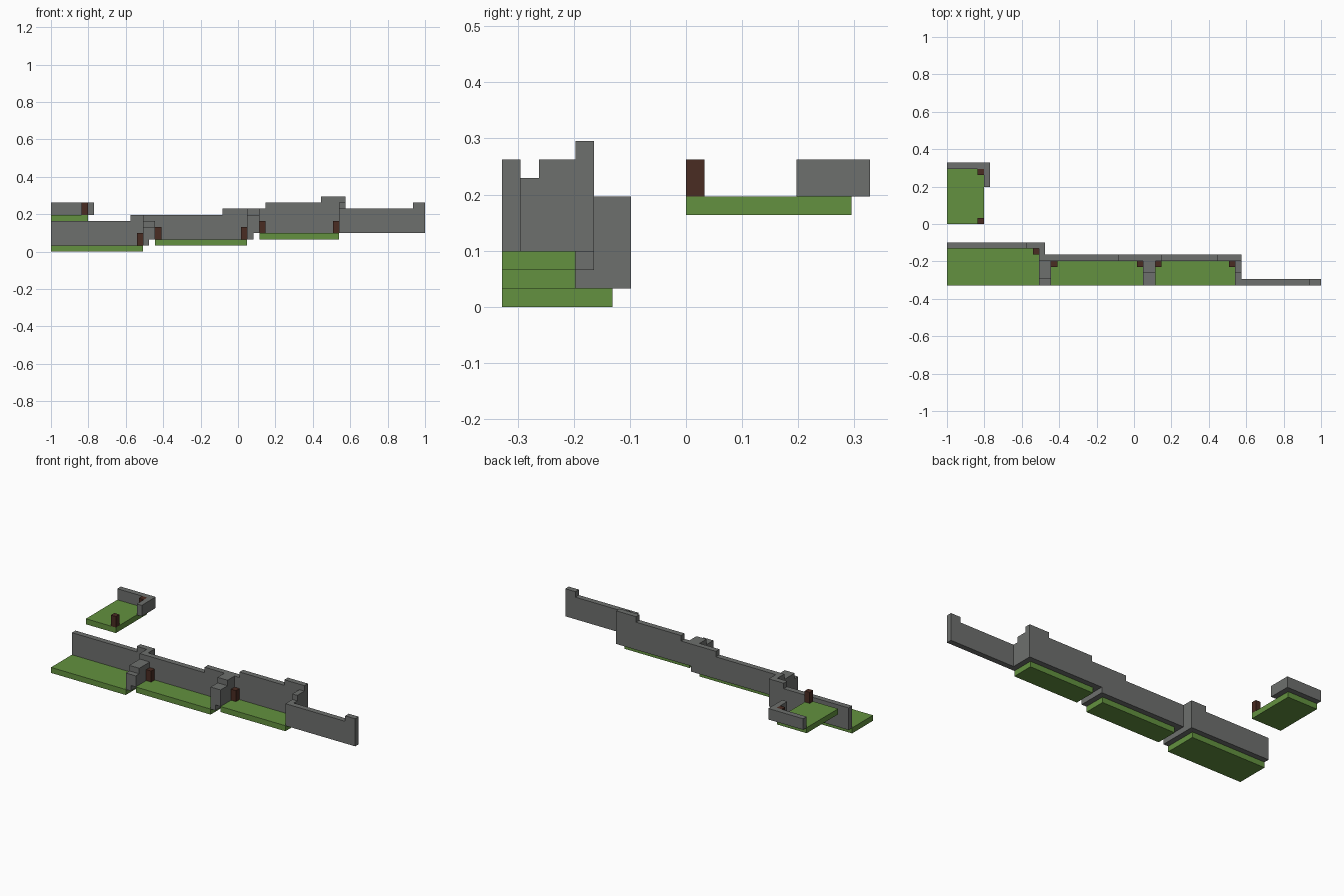
import bpy
import bmesh
from mathutils import Vector

if "Cube" in bpy.data.objects:
    bpy.data.objects.remove(bpy.data.objects["Cube"], do_unlink=True)

# Everything sits on a grid of 61 x 20 cells
U = 2 / 61
ORIGIN = Vector((30.5, 10, 0))


def material(name, rgb):
    mat = bpy.data.materials.new(name)
    mat.use_nodes = True
    color = (*rgb, 1)
    mat.diffuse_color = color
    mat.node_tree.nodes["Principled BSDF"].inputs["Base Color"].default_value = color
    return mat


GRASS = material("grass green", (0.125, 0.285, 0.05))
STONE = material("stone grey", (0.155, 0.16, 0.155))
WOOD = material("dark wood", (0.068, 0.025, 0.016))


def prism(name, outline, offset, mat):
    """Extrude a closed outline of grid points by an offset vector."""
    bm = bmesh.new()
    face = bm.faces.new([bm.verts.new((Vector(p) - ORIGIN) * U) for p in outline])
    result = bmesh.ops.extrude_face_region(bm, geom=[face])
    moved = [v for v in result["geom"] if isinstance(v, bmesh.types.BMVert)]
    bmesh.ops.translate(bm, verts=moved, vec=Vector(offset) * U)
    bmesh.ops.recalc_face_normals(bm, faces=bm.faces)
    mesh = bpy.data.meshes.new(name)
    bm.to_mesh(mesh)
    bm.free()
    mesh.materials.append(mat)
    obj = bpy.data.objects.new(name, mesh)
    bpy.context.collection.objects.link(obj)
    return obj


def box(name, x, y, z, mat):
    base = [(x[0], y[0], z[0]), (x[1], y[0], z[0]), (x[1], y[1], z[0]), (x[0], y[1], z[0])]
    return prism(name, base, (0, 0, z[1] - z[0]), mat)


def stepped_wall(name, axis, across, base, start, steps):
    """Wall along an axis; each step is (end position, top height)."""
    side = [(start, base)]
    pos = start
    for end, top in steps:
        side += [(pos, top), (end, top)]
        pos = end
    side.append((pos, base))
    depth = across[1] - across[0]
    if axis == "x":
        return prism(name, [(p, across[0], z) for p, z in side], (0, depth, 0), STONE)
    return prism(name, [(across[0], p, z) for p, z in side], (depth, 0, 0), STONE)


# Lawns
box("lower_lawn", (0, 15), (0, 6), (0, 1), GRASS)
box("middle_lawn", (17, 32), (0, 4), (1, 2), GRASS)
box("upper_lawn", (34, 47), (0, 4), (2, 3), GRASS)
box("rear_lawn", (0, 6), (10, 19), (5, 6), GRASS)

# Long back walls
stepped_wall("lower_back_wall", "x", (6, 7), 1, 0, [(13, 5), (16, 6)])
stepped_wall("middle_back_wall", "x", (4, 5), 2, 16, [(28, 6), (33, 7)])
stepped_wall("upper_back_wall", "x", (4, 5), 3, 33, [(35, 7), (44, 8), (48, 9)])
stepped_wall("end_front_wall", "x", (0, 1), 3, 48, [(59, 7), (61, 8)])

# Dividing walls between the lawns
stepped_wall("lower_divider_left_half", "y", (15, 16), 1, 0, [(1, 4), (4, 5), (6, 6)])
stepped_wall("lower_divider_right_half", "y", (16, 17), 2, 0, [(1, 4), (4, 5)])
stepped_wall("middle_divider_left_half", "y", (32, 33), 2, 0, [(2, 6), (4, 7)])
stepped_wall("middle_divider_right_half", "y", (33, 34), 3, 0, [(2, 6), (4, 7)])
stepped_wall("upper_divider", "y", (47, 48), 3, 0, [(2, 7), (4, 8)])

# Corner wall around the rear lawn
corner = [(0, 19), (6, 19), (6, 16), (7, 16), (7, 20), (0, 20)]
prism("rear_corner_wall", [(x, y, 6) for x, y in corner], (0, 0, 2), STONE)

# Wooden posts standing on the lawns
posts = [(14, 5, 1), (17, 3, 2), (31, 3, 2), (34, 3, 3), (46, 3, 3), (5, 10, 6), (5, 18, 6)]
for x, y, z in posts:
    box("wooden_post", (x, x + 1), (y, y + 1), (z, z + 2), WOOD)
